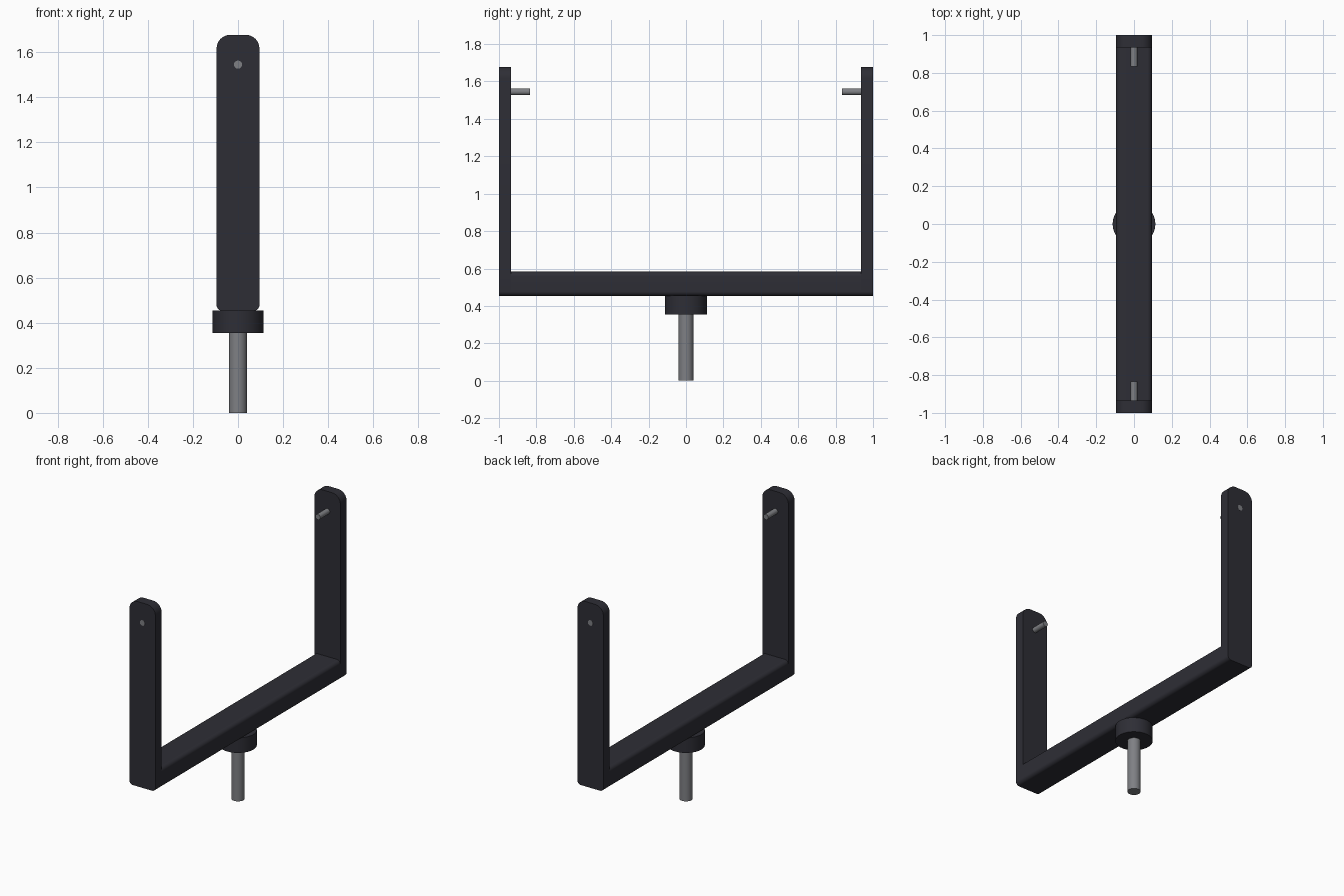
import bpy
import math

cube = bpy.data.objects.get("Cube")
if cube:
    bpy.data.objects.remove(cube, do_unlink=True)


def make_material(name, rgb):
    mat = bpy.data.materials.new(name)
    mat.use_nodes = True
    color = (*rgb, 1.0)
    mat.diffuse_color = color
    mat.node_tree.nodes["Principled BSDF"].inputs["Base Color"].default_value = color
    return mat


dark = make_material("dark grey", (0.027, 0.027, 0.036))
steel = make_material("steel grey", (0.21, 0.215, 0.23))


def smooth(obj):
    bpy.ops.object.select_all(action='DESELECT')
    obj.select_set(True)
    bpy.context.view_layer.objects.active = obj
    bpy.ops.object.shade_smooth_by_angle(angle=math.radians(35))


def bar(name, y0, y1, z0, z1, half_width, top_r, bottom_r, mat):
    """Rounded rectangle in the xz plane, swept from y0 to y1."""
    steps = 8
    ring = []
    corners = ((1, 1, top_r, 0), (-1, 1, top_r, 90),
               (-1, -1, bottom_r, 180), (1, -1, bottom_r, 270))
    for sx, sz, r, start in corners:
        cx = sx * (half_width - r)
        cz = z1 - r if sz > 0 else z0 + r
        for i in range(steps + 1):
            a = math.radians(start + 90 * i / steps)
            ring.append((cx + r * math.cos(a), cz + r * math.sin(a)))
    n = len(ring)
    verts = [(x, y, z) for y in (y0, y1) for x, z in ring]
    faces = [tuple(range(n)), tuple(reversed(range(n, 2 * n)))]
    faces += [(i, i + n, (i + 1) % n + n, (i + 1) % n) for i in range(n)]
    mesh = bpy.data.meshes.new(name)
    mesh.from_pydata(verts, [], faces)
    mesh.materials.append(mat)
    obj = bpy.data.objects.new(name, mesh)
    bpy.context.collection.objects.link(obj)
    smooth(obj)


def rod(name, radius, length, center, mat, along_y=False):
    rot = (math.pi / 2, 0, 0) if along_y else (0, 0, 0)
    bpy.ops.mesh.primitive_cylinder_add(vertices=48, radius=radius, depth=length,
                                        location=center, rotation=rot)
    obj = bpy.context.object
    obj.name = name
    obj.data.materials.append(mat)
    smooth(obj)


# Fork: cross beam and two upright arms
thick, half_width, base = 0.065, 0.095, 0.453
bar("cross_beam", thick - 1, 1 - thick, base, 0.583, half_width, 0.025, 0.025, dark)
for side, label in ((-1, "front"), (1, "back")):
    inner, outer = side * (1 - thick), side
    bar(label + "_arm", min(inner, outer), max(inner, outer), base, 1.677,
        half_width, 0.06, 0.025, dark)
    # Pivot pin through the arm, just visible outside
    rod(label + "_pin", 0.018, 0.166, (0, side * 0.918, 1.545), steel, along_y=True)

# Mounting collar and shaft
rod("collar", 0.113, 0.1, (0, 0, 0.405), dark)
rod("shaft", 0.04, 0.4, (0, 0, 0.2), steel)
